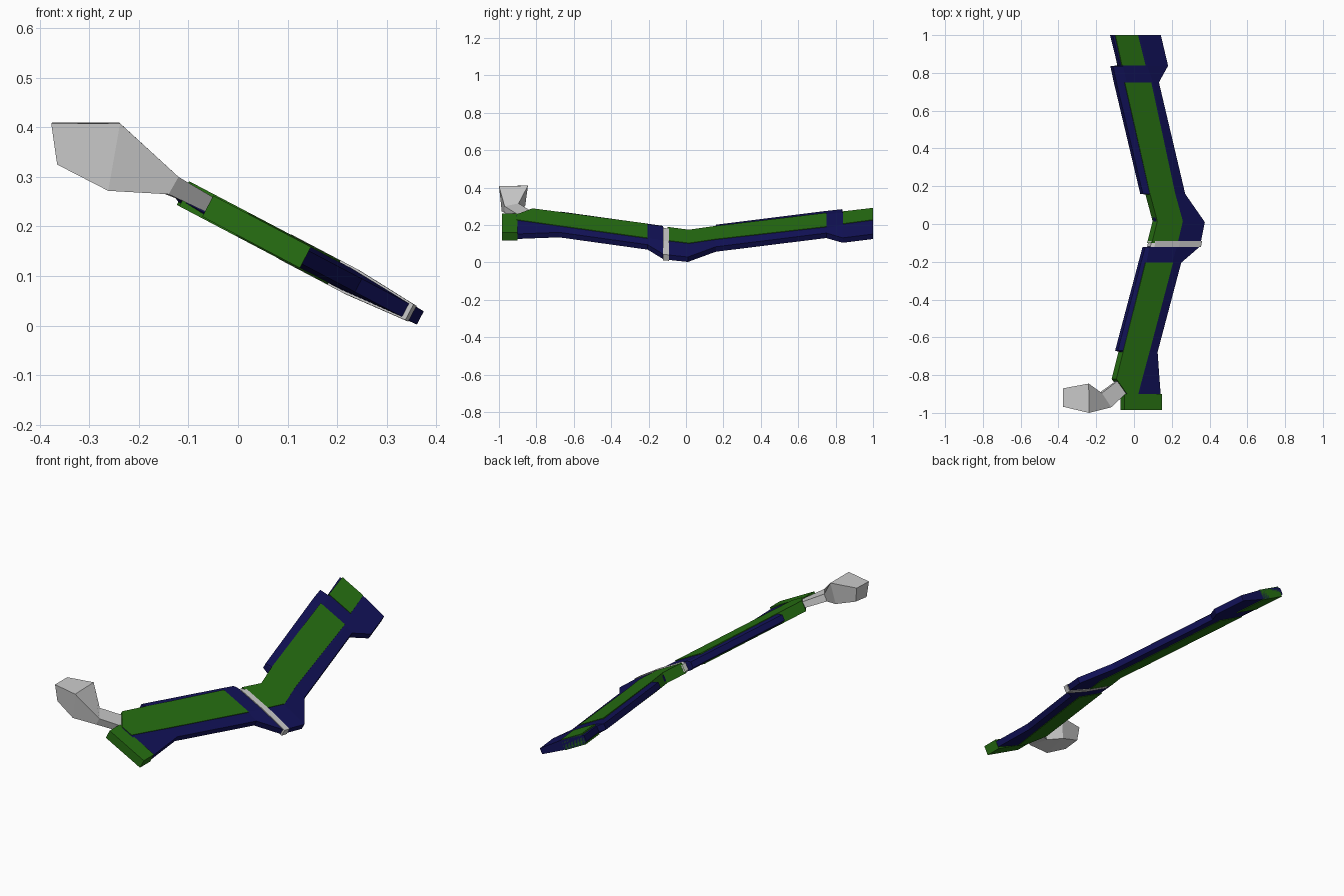
import bpy, bmesh
from mathutils import Vector

if "Cube" in bpy.data.objects:
    bpy.data.objects.remove(bpy.data.objects["Cube"])

SIN, COS = 0.466, 0.885


def material(name, rgb):
    m = bpy.data.materials.new(name)
    m.diffuse_color = (*rgb, 1)
    m.use_nodes = True
    m.node_tree.nodes["Principled BSDF"].inputs["Base Color"].default_value = m.diffuse_color
    return m


BLUE = material("navy", (0.006, 0.006, 0.10))
GREEN = material("green", (0.02, 0.16, 0.006))


def tilt(x, y, w):
    """Place a point of the flat weapon on its sloping plane, w off the plane."""
    return Vector((x + SIN * w, y, 0.017 + 0.526 * (0.365 - x) + COS * w))


def loft(name, rings, mat=None):
    bm = bmesh.new()
    loops = [[bm.verts.new(p) for p in r] for r in rings]
    n = len(loops[0])
    for a, b in zip(loops, loops[1:]):
        for i in range(n):
            j = (i + 1) % n
            bm.faces.new((a[i], a[j], b[j], b[i]))
    bm.faces.new(loops[0][::-1])
    bm.faces.new(loops[-1])
    bmesh.ops.recalc_face_normals(bm, faces=bm.faces)
    me = bpy.data.meshes.new(name)
    bm.to_mesh(me)
    bm.free()
    ob = bpy.data.objects.new(name, me)
    bpy.context.collection.objects.link(ob)
    if mat:
        me.materials.append(mat)
    return ob


def bevelled(y, xl, gl, gr, xr, t=0.024, e=0.015):
    """Flat section that thins towards both edges."""
    return [tilt(xl, y, e), tilt(gl, y, t), tilt(gr, y, t), tilt(xr, y, e),
            tilt(xr, y, -e), tilt(gr, y, -t), tilt(gl, y, -t), tilt(xl, y, -e)]


def slab(name, stations, mat, t=0.027):
    """Panel showing on both faces; stations are (y, left, right)."""
    d = 0.011
    return loft(name, [[tilt(l - d, y, t), tilt(r - d, y, t),
                        tilt(r - d, y, -t), tilt(l - d, y, -t)]
                       for y, l, r in stations], mat)


# Blue bent body with stepped collars
body = [
    (1.0, -.12, -.105, .02, .135), (.84, -.08, -.07, .06, .173),
    (.835, -.118, -.07, .06, .172), (.75, -.1, -.05, .09, .125),
    (.16, .04, .07, .205, .264), (.155, .075, .085, .21, .267),
    (.01, .112, .12, .245, .368), (-.12, .08, .095, .22, .342),
    (-.123, .052, .07, .215, .338), (-.205, .03, .055, .19, .243),
    (-.67, -.093, -.07, .07, .12), (-.678, -.07, -.06, .07, .118),
    (-.82, -.105, -.09, .035, .128), (-.91, -.05, -.04, .02, .135)]
loft("body", [bevelled(*s) for s in body], BLUE)

# Green inlaid panels
slab("tip_panel", [(1.0, -.1, .02), (.84, -.065, .06)], GREEN)
slab("upper_panel", [(.75, -.05, .09), (.16, .083, .217),
                     (.015, .122, .257), (-.1, .093, .23)], GREEN)
slab("lower_panel", [(-.205, .06, .205), (-.68, -.06, .08),
                     (-.82, -.095, .042), (-.905, -.035, .02)], GREEN)
slab("end_block", [(-.9, -.05, .147), (-.985, -.05, .147)], GREEN, 0.024)

# Grey band around the bend
loft("band", [bevelled(y, .078 + o, .095 + o, .225 + o, .346 + o, .028, .018)
              for y, o in ((-.09, .006), (-.123, 0))])

# Grey stem and faceted head
joint = [(-.14, -.97, .265), (-.12, -.97, .30),
         (-.17, -.895, .315), (-.185, -.895, .28)]
loft("stem", [[(-.045, -.89, .22), (-.035, -.89, .25),
               (-.085, -.83, .275), (-.095, -.83, .245)], joint])
loft("head", [joint,
              [(-.262, -.985, .272), (-.238, -1.0, .408),
               (-.24, -.845, .41), (-.26, -.86, .30)],
              [(-.365, -.965, .325), (-.377, -.967, .408),
               (-.375, -.87, .41), (-.365, -.875, .335)]])
